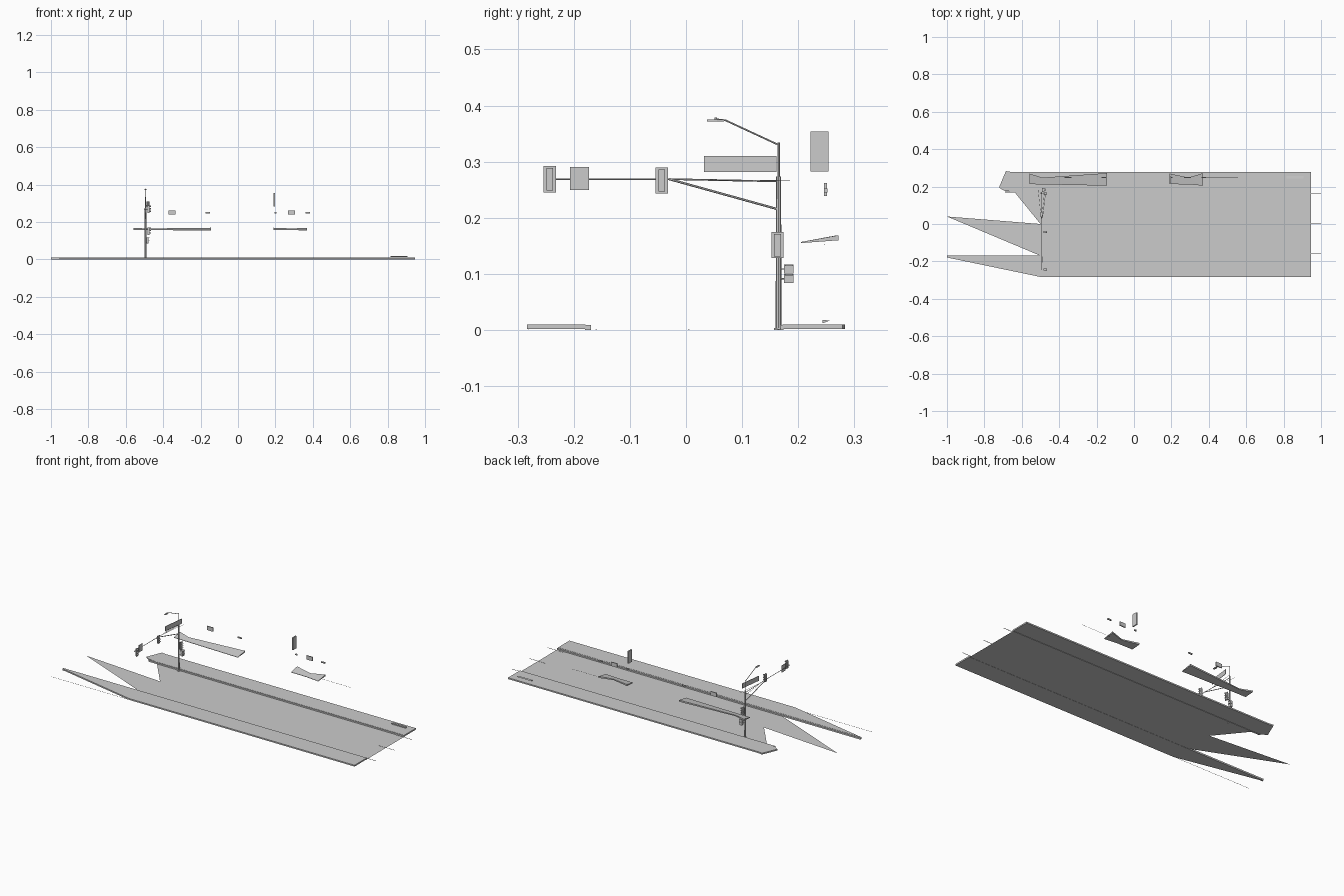
import bpy, bmesh, math
from mathutils import Vector


def mesh(name, verts, faces):
    m = bpy.data.meshes.new(name)
    m.from_pydata(verts, [], faces)
    ob = bpy.data.objects.new(name, m)
    bpy.context.collection.objects.link(ob)
    bm = bmesh.new()
    bm.from_mesh(m)
    bmesh.ops.recalc_face_normals(bm, faces=bm.faces)
    bm.to_mesh(m)
    bm.free()
    return ob


def slab(name, pts, z0, z1):
    n = len(pts)
    v = [(x, y, z0) for x, y in pts] + [(x, y, z1) for x, y in pts]
    f = [tuple(range(n))[::-1], tuple(range(n, 2 * n))]
    f += [(i, (i + 1) % n, n + (i + 1) % n, n + i) for i in range(n)]
    return mesh(name, v, f)


def box(name, x0, x1, y0, y1, z0, z1):
    return slab(name, [(x0, y0), (x1, y0), (x1, y1), (x0, y1)], z0, z1)


def rod(name, a, b, r, r2=None, sides=8):
    a, b = Vector(a), Vector(b)
    bpy.ops.mesh.primitive_cone_add(vertices=sides, radius1=r, radius2=r if r2 is None else r2,
                                    depth=(b - a).length, location=(a + b) / 2)
    ob = bpy.context.object
    ob.name = name
    ob.rotation_euler = (b - a).to_track_quat('Z', 'Y').to_euler()
    bpy.ops.object.shade_smooth_by_angle()
    return ob


# Road surface with broken left end, seen from both sides
mesh("road", [(x, y, 0.001) for x, y in
     [(0.945, -0.175), (0.945, 0.172), (-0.64, 0.172), (-0.5, 0), (-1, 0.04), (-0.5, -0.17)]],
     [(0, 1, 3, 5), (1, 2, 3), (3, 4, 5)])

# Pavements
slab("front_pavement", [(0.945, -0.283), (0.945, -0.179), (-0.5, -0.179), (-0.5, -0.283)], 0.002, 0.01)
slab("front_pavement_point", [(-0.5, -0.283), (-0.5, -0.179), (-1, -0.179)], 0.002, 0.01)
slab("back_pavement", [(0.945, 0.172), (0.945, 0.279), (-0.66, 0.279), (-0.685, 0.283),
                       (-0.722, 0.195), (-0.695, 0.178), (-0.64, 0.172)], 0.002, 0.01)

# Kerbs
box("front_kerb", -1, 0.945, -0.180, -0.169, 0, 0.009)
box("back_kerb", -0.69, 0.945, 0.168, 0.174, 0, 0.009)

# Thin stripes running past the road ends
for i, y in enumerate((-0.16, 0.005, 0.165)):
    box(f"lane_stripe_{i}", 0.90, 1.0, y - 0.0015, y + 0.0015, 0.0012, 0.002)
box("outer_stripe", -1, -0.5, -0.2805, -0.2795, 0.001, 0.002)

# Sloping planter wedge on the pavement
mesh("pavement_wedge", [(0.815, 0.243, 0.012), (0.905, 0.243, 0.012), (0.905, 0.257, 0.017),
     (0.815, 0.257, 0.017), (0.815, 0.243, 0.018), (0.905, 0.243, 0.018)],
     [(0, 1, 2, 3), (3, 2, 5, 4), (0, 4, 5, 1), (0, 3, 4), (1, 5, 2)])

# Signal pole
PX, PY = -0.495, 0.165
box("pole_base", PX - 0.007, PX + 0.007, PY - 0.008, PY + 0.007, 0, 0.004)
rod("pole", (PX, PY, 0.003), (PX, PY, 0.274), 0.0053, 0.0045)
rod("pole_top", (PX, PY, 0.274), (PX, PY, 0.334), 0.0022)
rod("lamp_arm", (PX, PY, 0.33), (PX, 0.070, 0.374), 0.0015, sides=6)
rod("lamp_arm_tip", (PX, 0.070, 0.374), (PX, 0.052, 0.376), 0.0013, sides=6)
slab("lamp_head", [(PX - 0.004, 0.037), (PX + 0.004, 0.037), (PX + 0.006, 0.055),
                   (PX + 0.002, 0.068), (PX - 0.002, 0.068), (PX - 0.006, 0.055)], 0.372, 0.3755)
rod("lamp_sensor", (PX, 0.053, 0.3755), (PX, 0.053, 0.379), 0.002, sides=6)

# Mast arm with brace
rod("mast_arm_inner", (PX, PY, 0.265), (PX, -0.03, 0.269), 0.0015, sides=6)
rod("mast_arm_outer", (PX, -0.03, 0.269), (PX, -0.245, 0.269), 0.0015, sides=6)
rod("mast_brace", (PX, PY, 0.215), (PX, -0.03, 0.269), 0.002, sides=6)
for s in (-1, 1):
    rod("mast_stay", (PX + 0.018 * s, 0.185, 0.266), (PX, 0.02, 0.268), 0.0007, sides=5)


# Traffic signals facing +x
def signal(name, y, z):
    x = -0.476
    box(name + "_backplate", x - 0.001, x, y - 0.011, y + 0.011, z - 0.0235, z + 0.0235)
    box(name + "_case", x - 0.008, x + 0.003, y - 0.006, y + 0.006, z - 0.020, z + 0.020)
    rod(name + "_bracket", (PX, y, z), (x - 0.006, y, z), 0.001, sides=6)
    for k in (-1, 0, 1):
        zc = z + k * 0.0135
        rod(name + "_lens", (x, y, zc), (x + 0.004, y, zc), 0.0047, sides=12)
        # half-round visor
        pts = [(y + 0.0055 * math.cos(a), zc + 0.0055 * math.sin(a))
               for a in [math.pi * j / 6 for j in range(7)]]
        v = [(x + 0.003, p, q) for p, q in pts] + [(x + 0.010, p, q) for p, q in pts]
        mesh(name + "_visor", v, [(j, j + 1, j + 8, j + 7) for j in range(6)])


signal("outer_signal", -0.243, 0.2685)
signal("inner_signal", -0.043, 0.2665)
signal("pole_signal", 0.163, 0.1515)

# Pedestrian signals beside the pole
for z in (0.0915, 0.1085):
    box("crossing_signal", -0.492, -0.478, 0.175, 0.192, z - 0.008, z + 0.008)
    box("crossing_signal_hood", -0.478, -0.473, 0.176, 0.191, z + 0.006, z + 0.008)
    rod("crossing_bracket", (PX, PY, z), (-0.487, 0.178, z), 0.001, sides=6)

# Signs on the mast arm
box("square_sign", PX + 0.003, PX + 0.005, -0.207, -0.173, 0.25, 0.291)
slab("street_sign", [(-0.490, 0.032), (-0.488, 0.032), (-0.472, 0.161), (-0.474, 0.161)], 0.282, 0.310)


# Awnings with a dipped back edge and thin front valance
def awning(name, x0, xm, x1):
    v = [(x0, 0.213, 0.158), (xm, 0.212, 0.158), (x1, 0.205, 0.157),
         (x1, 0.272, 0.169), (xm, 0.248, 0.165), (x0, 0.270, 0.169)]
    lower = [(x, y, z - (0.002 if y < 0.23 else 0.009 if y > 0.26 else 0.006)) for x, y, z in v]
    f = [(0, 1, 4), (0, 4, 5), (1, 2, 4), (2, 3, 4)]
    mesh(name, v + lower, f + [tuple(i + 6 for i in t[::-1]) for t in f] +
         [(i, (i + 1) % 6, (i + 1) % 6 + 6, i + 6) for i in range(6)])


awning("long_awning", -0.56, -0.49, -0.145)
awning("short_awning", 0.19, 0.29, 0.37)
rod("awning_bar", (0.37, 0.247, 0.152), (0.555, 0.247, 0.152), 0.0007, sides=4)

# Wall lights and blade sign
for x in (-0.352, 0.285):
    mesh_box = box("wall_light", x - 0.019, x + 0.019, 0.246, 0.2515, 0.239, 0.262)
for x in (-0.163, 0.200, 0.372):
    box("small_wall_light", x - 0.012 * (0.5 if x == 0.2 else 1), x + 0.012 * (0.5 if x == 0.2 else 1),
        0.246, 0.252, 0.245, 0.252)
box("blade_sign", 0.190, 0.197, 0.222, 0.254, 0.283, 0.354)
